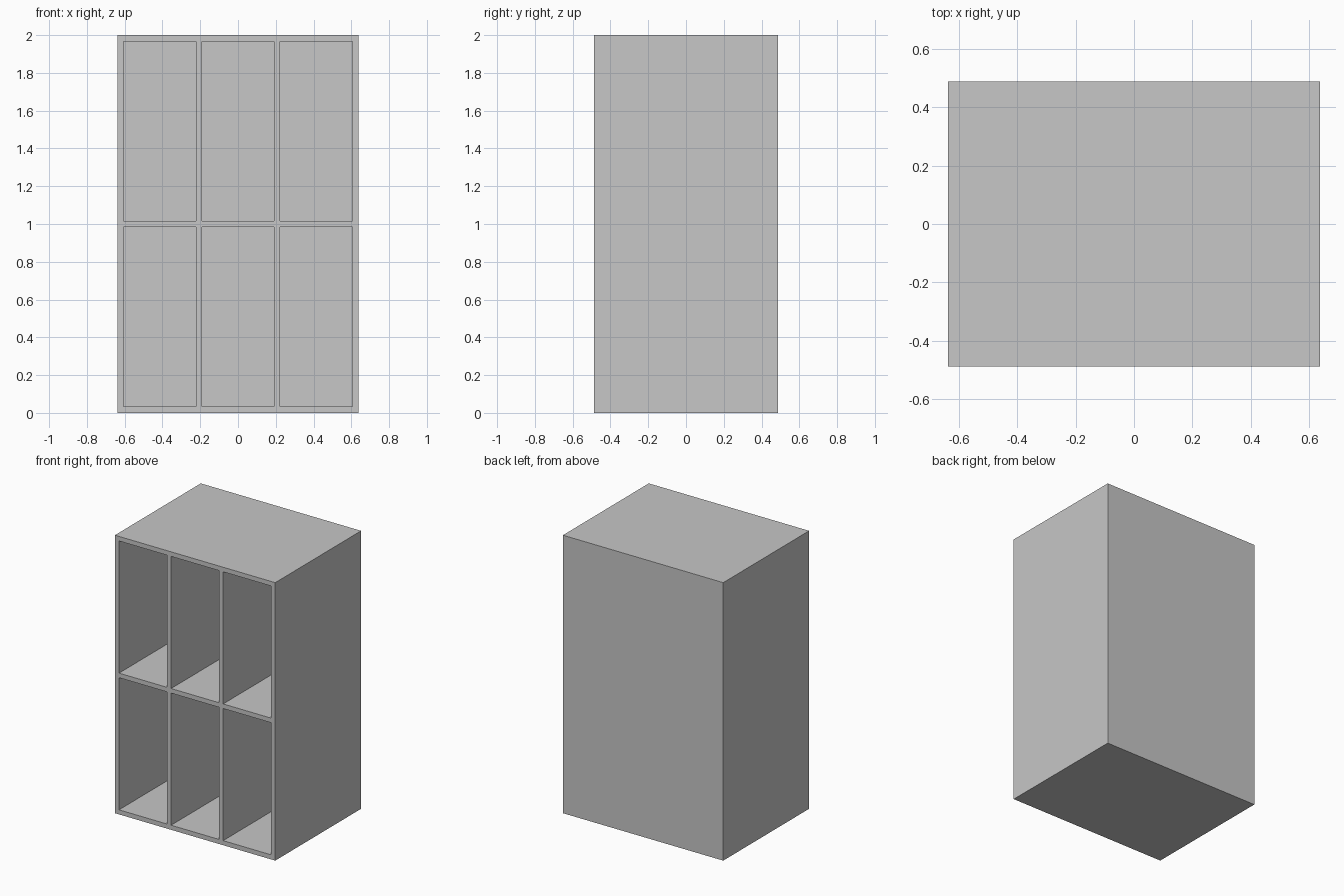
import bpy
import bmesh
from mathutils import Vector

cube = bpy.data.objects.get("Cube")
if cube:
    bpy.data.objects.remove(cube, do_unlink=True)

WIDTH, DEPTH, HEIGHT = 1.276, 0.976, 2.0
BOARD = 0.033          # board thickness
COLUMNS, ROWS = 3, 2
EPS = 1e-4

# Grey material
grey = bpy.data.materials.new("plain grey")
grey.use_nodes = True
colour = (0.57, 0.57, 0.57, 1.0)
grey.diffuse_color = colour
grey.node_tree.nodes["Principled BSDF"].inputs["Base Color"].default_value = colour


def openings(start, length, count):
    """Start and end of each opening between evenly spaced boards."""
    size = (length - BOARD * (count + 1)) / count
    starts = [start + BOARD + i * (size + BOARD) for i in range(count)]
    return [(s, s + size) for s in starts]


def front_faces(bm):
    return [f for f in bm.faces if f.normal.y < -0.9]


def cut_front(bm, point, normal):
    """Slice only the front of the cabinet with a plane."""
    faces = front_faces(bm)
    edges = {e for f in faces for e in f.edges}
    verts = {v for f in faces for v in f.verts}
    bmesh.ops.bisect_plane(bm, geom=faces + list(edges) + list(verts),
                           plane_co=point, plane_no=normal, dist=1e-5)
    bm.normal_update()


# Cabinet block
bm = bmesh.new()
bmesh.ops.create_cube(bm, size=1)
bmesh.ops.scale(bm, vec=(WIDTH, DEPTH, HEIGHT), verts=bm.verts)
bmesh.ops.translate(bm, vec=(0, 0, HEIGHT / 2), verts=bm.verts)
bm.normal_update()

# Board edges marked out on the front
columns = openings(-WIDTH / 2, WIDTH, COLUMNS)
rows = openings(0, HEIGHT, ROWS)
for x in (x for pair in columns for x in pair):
    cut_front(bm, Vector((x, 0, 0)), Vector((1, 0, 0)))
for z in (z for pair in rows for z in pair):
    cut_front(bm, Vector((0, 0, z)), Vector((0, 0, 1)))


def inside(value, spans):
    return any(a + EPS < value < b - EPS for a, b in spans)


# Compartments pushed in, leaving a back board
cells = []
for f in front_faces(bm):
    c = f.calc_center_median()
    if inside(c.x, columns) and inside(c.z, rows):
        cells.append(f)
pushed = bmesh.ops.extrude_discrete_faces(bm, faces=cells)["faces"]
bmesh.ops.translate(bm, vec=(0, DEPTH - BOARD, 0),
                    verts=list({v for f in pushed for v in f.verts}))
bmesh.ops.recalc_face_normals(bm, faces=bm.faces)

mesh = bpy.data.meshes.new("compartment_cabinet")
bm.to_mesh(mesh)
bm.free()
mesh.materials.append(grey)
cabinet = bpy.data.objects.new("compartment_cabinet", mesh)
bpy.context.collection.objects.link(cabinet)
